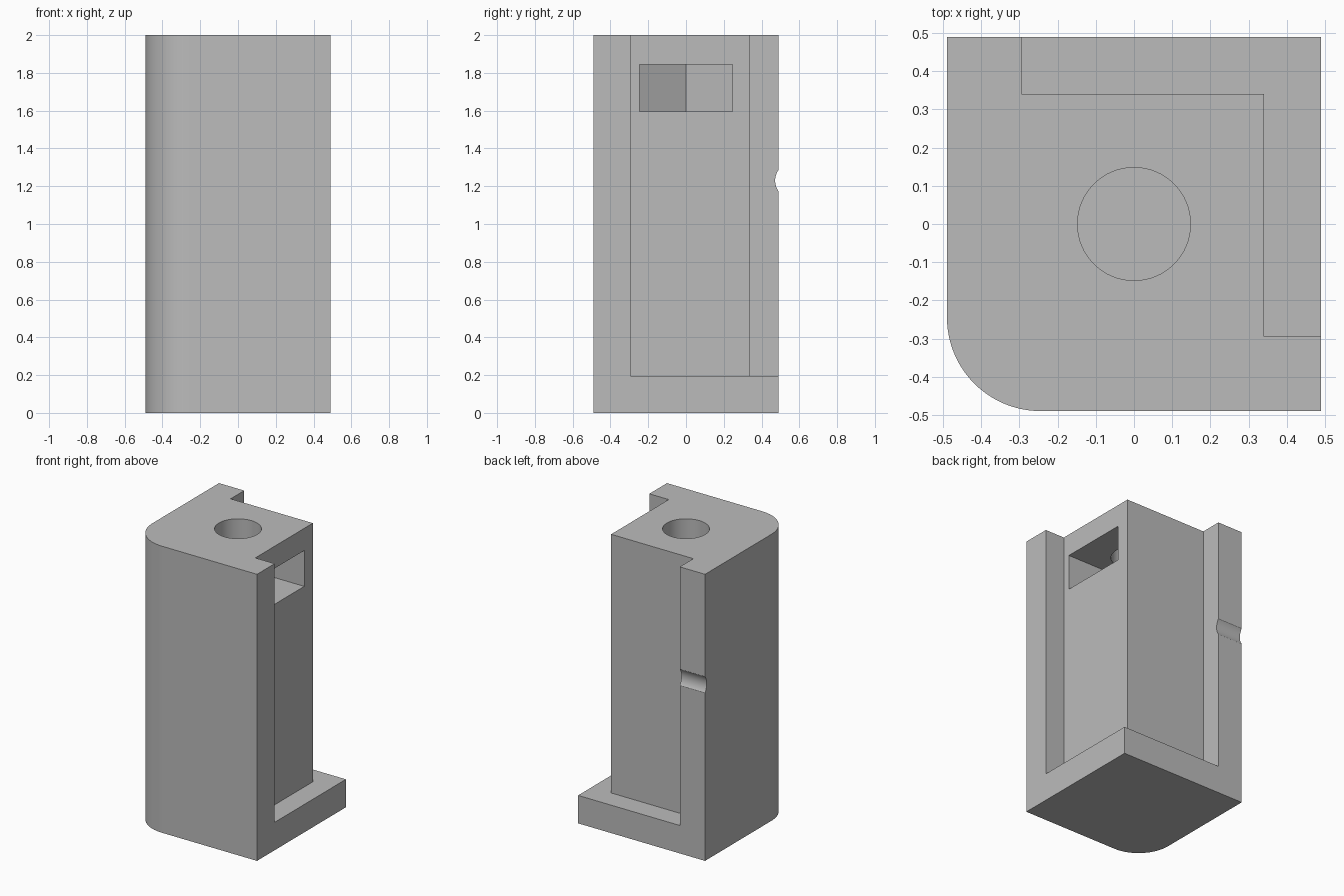
import bpy, bmesh
from math import sin, cos, pi, radians
from mathutils import Vector

cube = bpy.data.objects.get("Cube")
if cube:
    bpy.data.objects.remove(cube, do_unlink=True)

HALF = 0.49      # half width of the block
CORE = 0.34      # back and left faces of the recessed core
LIP = -0.295     # inner edge of the two flanges
BASE = 0.195     # thickness of the foot
ROUND = 0.245    # corner radius, also half the nut width
HOLE = 0.148     # bolt hole radius

grey = bpy.data.materials.new("plain grey")
grey.use_nodes = True
colour = (0.5, 0.5, 0.5, 1)
grey.diffuse_color = colour
grey.node_tree.nodes["Principled BSDF"].inputs["Base Color"].default_value = colour


def arc(cx, cy, r, start, end, steps):
    angles = [radians(start + (end - start) * i / steps) for i in range(steps + 1)]
    return [(cx + r * cos(a), cy + r * sin(a)) for a in angles]


def prism(name, outline, low, high, along_x=False):
    """Extrude an outline up z, or a (y, z) outline along x."""
    bm = bmesh.new()
    place = (lambda a, b: (low, a, b)) if along_x else (lambda a, b: (a, b, low))
    face = bm.faces.new([bm.verts.new(place(a, b)) for a, b in outline])
    moved = bmesh.ops.extrude_face_region(bm, geom=[face])["geom"]
    step = Vector((high - low, 0, 0) if along_x else (0, 0, high - low))
    bmesh.ops.translate(bm, vec=step, verts=[v for v in moved if isinstance(v, bmesh.types.BMVert)])
    bmesh.ops.recalc_face_normals(bm, faces=bm.faces[:])
    mesh = bpy.data.meshes.new(name)
    bm.to_mesh(mesh)
    bm.free()
    mesh.materials.append(grey)
    obj = bpy.data.objects.new(name, mesh)
    bpy.context.collection.objects.link(obj)
    return obj


# Block with one rounded vertical corner
block = prism("corner_post", arc(-HALF + ROUND, -HALF + ROUND, ROUND, 180, 270, 24)
              + [(HALF, -HALF), (HALF, HALF), (-HALF, HALF)], 0, 2)

# L-shaped recess that leaves the core, the flanges and the foot
OUT = 0.6
recess = prism("recess_cutter", [(LIP, CORE), (CORE, CORE), (CORE, LIP),
                                 (OUT, LIP), (OUT, OUT), (LIP, OUT)], BASE, 2.1)

# Bolt hole from the top
hole = prism("hole_cutter", arc(0, 0, HOLE, 0, 360, 64)[:-1], 1.3, 2.1)

# Side slot for a nut, ending in half a hexagon
flat = ROUND / cos(pi / 6)
slot = prism("slot_cutter", [(0.45, ROUND)] + arc(0, 0, flat, 120, 240, 2)
             + [(0.45, -ROUND)], 1.595, 1.845)

# Shallow groove across the back flange
groove = prism("groove_cutter", arc(0.57, 1.23, 0.098, 0, 360, 64)[:-1],
               -OUT, 0, along_x=True)

for cutter in (recess, hole, slot, groove):
    cutter.hide_render = True
    cut = block.modifiers.new(cutter.name, "BOOLEAN")
    cut.operation = "DIFFERENCE"
    cut.solver = "EXACT"
    cut.object = cutter

# Apply the cuts and remove the cutters
bpy.context.view_layer.update()
result = bpy.data.meshes.new_from_object(
    block.evaluated_get(bpy.context.evaluated_depsgraph_get()))
block.modifiers.clear()
block.data = result
for cutter in (recess, hole, slot, groove):
    bpy.data.objects.remove(cutter, do_unlink=True)

# Smooth the curves and keep the edges sharp
bpy.ops.object.select_all(action="DESELECT")
block.select_set(True)
bpy.context.view_layer.objects.active = block
bpy.ops.object.shade_smooth_by_angle(angle=radians(25))
